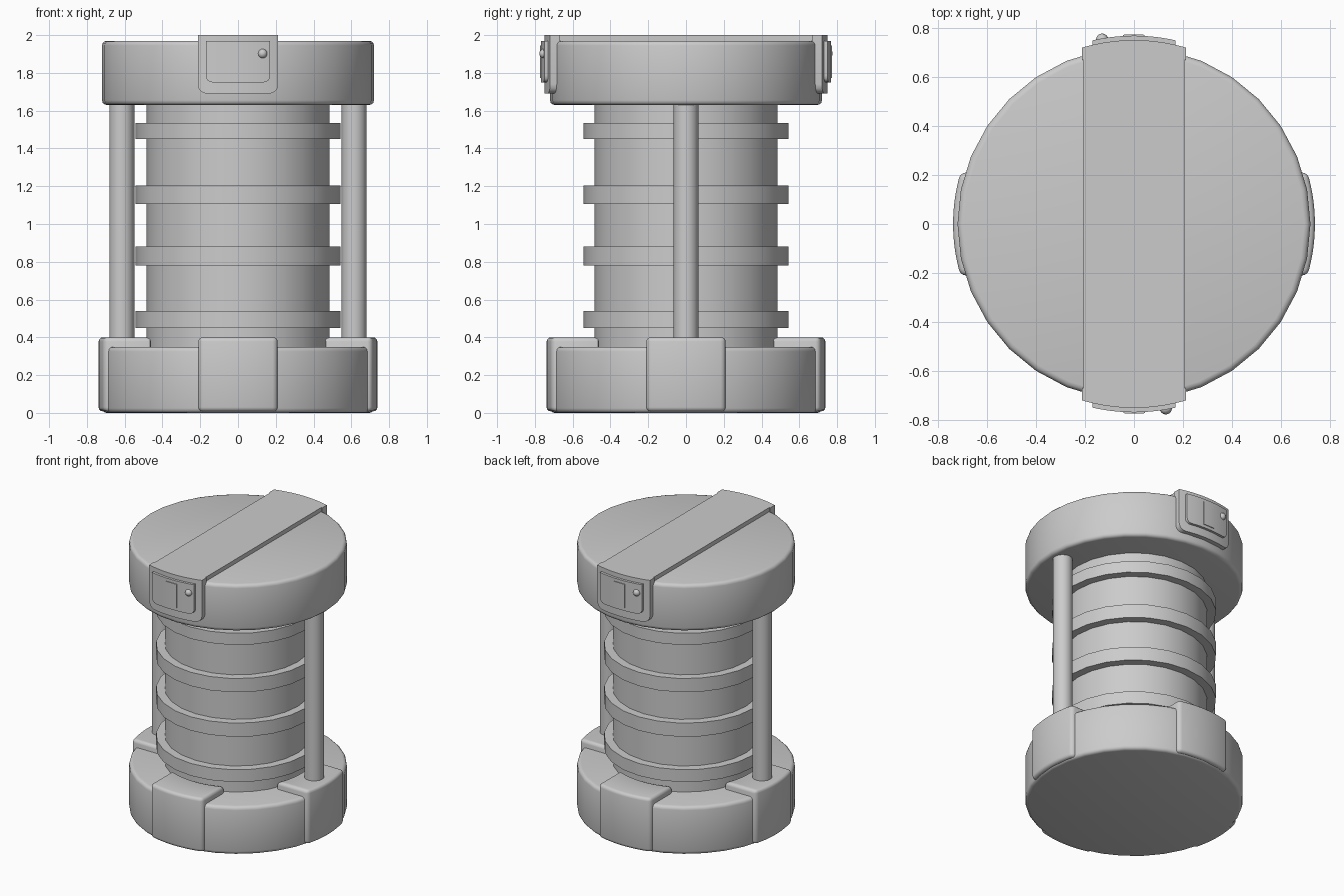
import bpy, bmesh
from math import sqrt, pi, radians
from mathutils import Matrix

if "Cube" in bpy.data.objects:
    bpy.data.objects.remove(bpy.data.objects["Cube"])


def finish(bm, name, bevel=0.0, turn=0.0):
    """Round the hard edges, turn about z and make a smooth-by-angle object."""
    bmesh.ops.recalc_face_normals(bm, faces=bm.faces)
    if bevel:
        hard = [e for e in bm.edges if e.calc_face_angle(0) > radians(40)]
        bmesh.ops.bevel(bm, geom=hard, offset=bevel, segments=3,
                        profile=0.5, affect='EDGES', clamp_overlap=True)
    bmesh.ops.transform(bm, matrix=Matrix.Rotation(turn, 4, 'Z'), verts=bm.verts)
    mesh = bpy.data.meshes.new(name)
    bm.to_mesh(mesh)
    bm.free()
    ob = bpy.data.objects.new(name, mesh)
    bpy.context.collection.objects.link(ob)
    bpy.ops.object.select_all(action='DESELECT')
    ob.select_set(True)
    bpy.context.view_layer.objects.active = ob
    bpy.ops.object.shade_smooth_by_angle(angle=radians(35))
    return ob


def cylinder(name, r, z0, z1, sides, x=0.0, bevel=0.0):
    bm = bmesh.new()
    bmesh.ops.create_cone(bm, cap_ends=True, segments=sides, radius1=r, radius2=r,
                          depth=z1 - z0,
                          matrix=Matrix.Translation((x, 0, (z0 + z1) / 2)))
    return finish(bm, name, bevel)


def curved_plate(name, r_in, r_out, x0, x1, z0, z1, turn=0.0, corner=0.0, bevel=0.0):
    """Plate facing -y that follows the round wall, lower corners optionally rounded."""
    mid, half = (x0 + x1) / 2, (x1 - x0) / 2
    steps = [i / 8 * (half - corner) for i in range(9)]
    if corner:
        steps += [half - corner + corner * f for f in (0.4, 0.7, 0.9, 1.0)]
    offsets = [-s for s in reversed(steps[1:])] + steps
    bm = bmesh.new()
    rings = []
    for s in offsets:
        x = mid + s
        c = max(0.0, abs(s) - (half - corner)) if corner else 0.0
        low = z0 + corner - sqrt(max(0.0, corner ** 2 - c ** 2))
        yo, yi = -sqrt(r_out ** 2 - x * x), -sqrt(r_in ** 2 - x * x)
        rings.append([bm.verts.new(p) for p in
                      ((x, yo, low), (x, yo, z1), (x, yi, z1), (x, yi, low))])
    for a, b in zip(rings, rings[1:]):
        for k in range(4):
            n = (k + 1) % 4
            bm.faces.new((a[k], a[n], b[n], b[k]))
    bm.faces.new(rings[0])
    bm.faces.new(rings[-1])
    return finish(bm, name, bevel, turn)


# Base, lid and central tube
cylinder("base", 0.72, 0.0, 0.35, 32, bevel=0.025)
cylinder("lid", 0.72, 1.63, 1.97, 32, bevel=0.025)
cylinder("tube", 0.485, 0.3, 1.66, 24)

# Ribs around the tube
for i, (lo, hi) in enumerate(((0.45, 0.54), (0.78, 0.88), (1.105, 1.205), (1.45, 1.535))):
    cylinder(f"rib_{i + 1}", 0.543, lo, hi, 24)

# Side rods
for side, x in (("left", -0.615), ("right", 0.615)):
    cylinder(f"rod_{side}", 0.066, 0.32, 1.66, 16, x=x)

# Raised blocks on the base
for i in range(4):
    curved_plate(f"base_block_{i + 1}", 0.50, 0.738, -0.21, 0.21, 0.008, 0.40,
                 turn=i * pi / 2, bevel=0.022)

# Strap across the lid, its ends following the round wall
bm = bmesh.new()
xs = [-0.205 + 0.41 * i / 8 for i in range(9)]
outline = [(x, -sqrt(0.745 ** 2 - x * x)) for x in xs]
outline += [(-x, -y) for x, y in outline]
face = bm.faces.new([bm.verts.new((x, y, 1.955)) for x, y in outline])
top = bmesh.ops.extrude_face_region(bm, geom=[face])["geom"]
bmesh.ops.translate(bm, vec=(0, 0, 0.045),
                    verts=[v for v in top if isinstance(v, bmesh.types.BMVert)])
finish(bm, "strap")

# Clasp at each strap end
for side, turn in (("front", 0.0), ("back", pi)):
    curved_plate(f"clasp_{side}", 0.70, 0.75, -0.213, 0.213, 1.69, 2.0, turn, corner=0.05)
    curved_plate(f"panel_{side}", 0.73, 0.768, -0.17, 0.17, 1.75, 1.968, turn, corner=0.035)
    curved_plate(f"slider_{side}", 0.75, 0.773, -0.043, 0.045, 1.772, 1.946, turn)
    bm = bmesh.new()
    bmesh.ops.create_uvsphere(bm, u_segments=16, v_segments=8, radius=0.025,
                              matrix=Matrix.Translation((0.13, -0.752, 1.902)))
    finish(bm, f"button_{side}", turn=turn)
